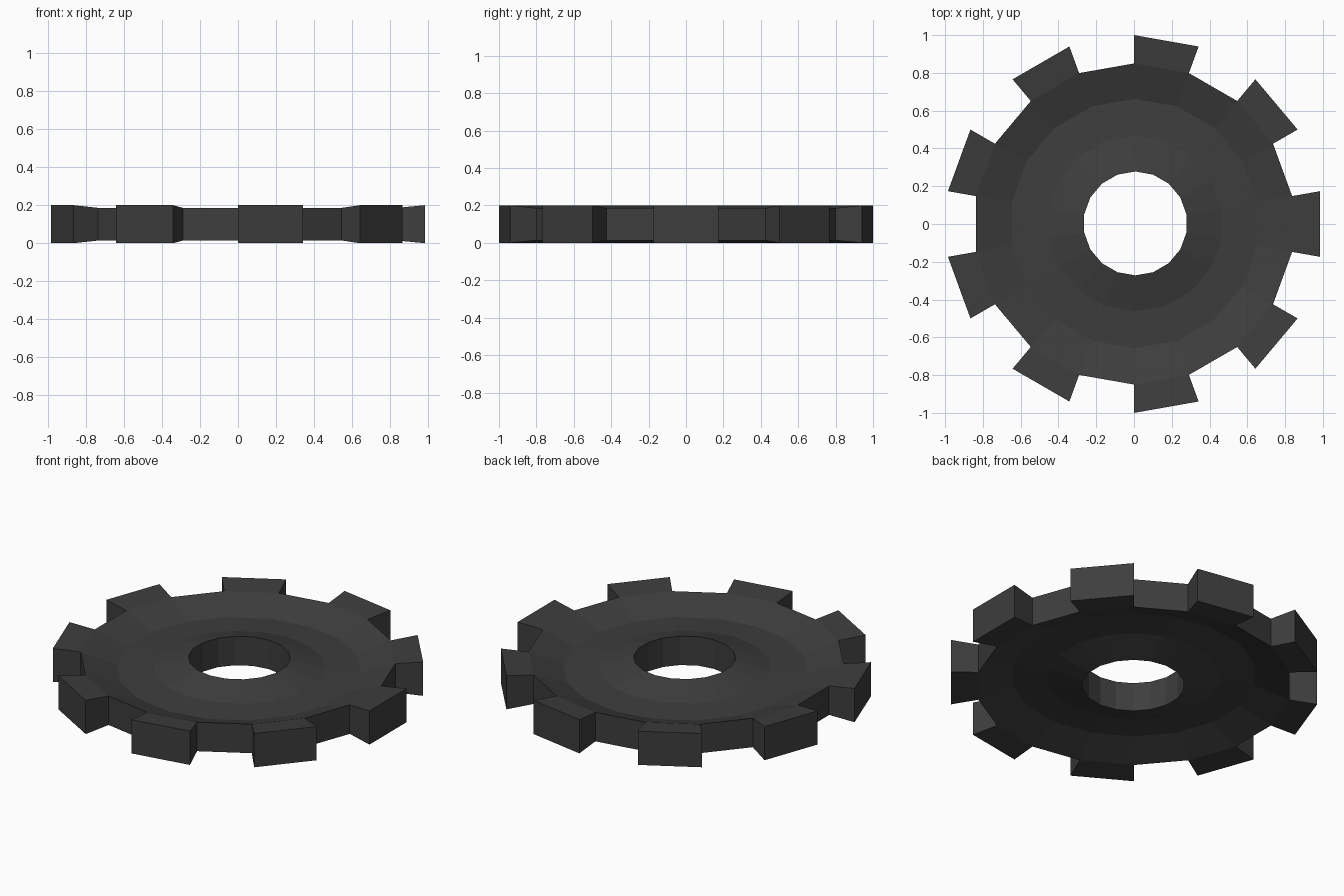
import bpy, bmesh, math

if "Cube" in bpy.data.objects:
    bpy.data.objects.remove(bpy.data.objects["Cube"])

SIDES = 18          # every other segment carries a tooth
TIP_RADIUS = 1.0
# ring profile: radius, half thickness about z = 0.1, small x / y offset of the bore
PROFILE = [(0.85, 0.086, 0.0, 0.0),
           (0.66, 0.02, 0.003, 0.002),
           (0.465, 0.03, 0.006, 0.002),
           (0.275, 0.086, 0.007, 0.003)]

steel = bpy.data.materials.new("dark steel")
steel.diffuse_color = (0.047, 0.047, 0.047, 1)
steel.use_nodes = True
steel.node_tree.nodes["Principled BSDF"].inputs["Base Color"].default_value = steel.diffuse_color

bm = bmesh.new()


def ring(radius, z, ox=0.0, oy=0.0):
    verts = []
    for i in range(SIDES):
        a = math.radians(10 + 360 * i / SIDES)
        verts.append(bm.verts.new((radius * math.cos(a) + ox, radius * math.sin(a) + oy, z)))
    return verts


# closed cross-section: top from rim to bore, then bottom from bore to rim
loops = [ring(r, 0.1 + h, ox, oy) for r, h, ox, oy in PROFILE]
loops += [ring(r, 0.1 - h, ox, oy) for r, h, ox, oy in reversed(PROFILE)]
tip_top, tip_low = ring(TIP_RADIUS, 0.2), ring(TIP_RADIUS, 0.0)

for i in range(SIDES):
    j = (i + 1) % SIDES
    # dished disc and bore wall
    for a, b in zip(loops, loops[1:]):
        bm.faces.new((a[i], a[j], b[j], b[i]))
    top, low = loops[0], loops[-1]
    if i % 2 == 0:
        # gap between teeth
        bm.faces.new((low[i], low[j], top[j], top[i]))
    else:
        # flared tooth
        bm.faces.new((top[i], top[j], tip_top[j], tip_top[i]))
        bm.faces.new((low[i], low[j], tip_low[j], tip_low[i]))
        bm.faces.new((tip_low[i], tip_low[j], tip_top[j], tip_top[i]))
        for k in (i, j):
            bm.faces.new((low[k], tip_low[k], tip_top[k], top[k]))

bmesh.ops.recalc_face_normals(bm, faces=bm.faces)
mesh = bpy.data.meshes.new("gear_wheel")
bm.to_mesh(mesh)
bm.free()
mesh.materials.append(steel)
gear = bpy.data.objects.new("gear_wheel", mesh)
bpy.context.collection.objects.link(gear)
